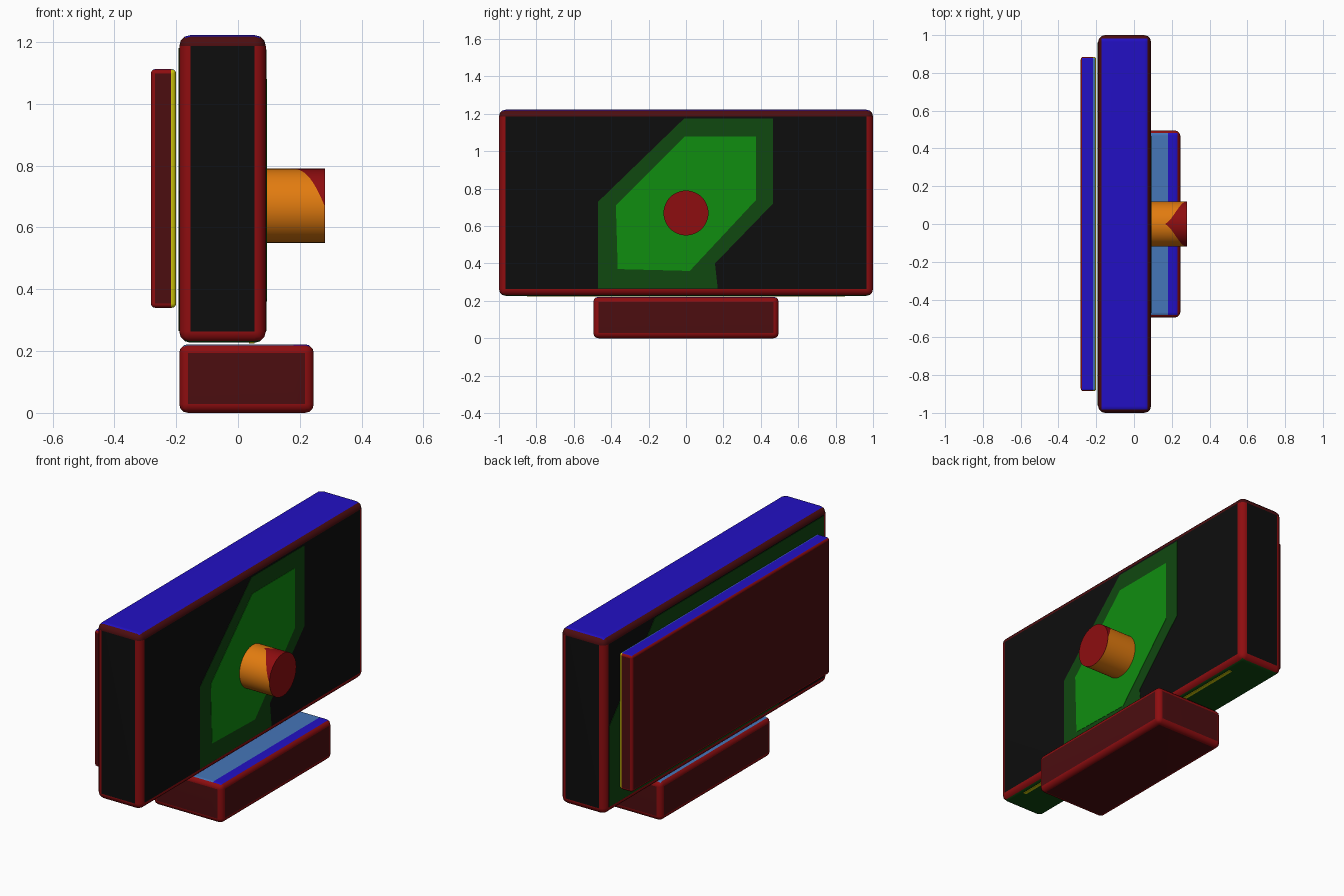
import bpy, bmesh, math

cube = bpy.data.objects.get("Cube")
if cube:
    bpy.data.objects.remove(cube, do_unlink=True)


def material(name, *rgb):
    m = bpy.data.materials.new(name)
    m.use_nodes = True
    m.diffuse_color = (*rgb, 1)
    m.node_tree.nodes["Principled BSDF"].inputs["Base Color"].default_value = (*rgb, 1)
    return m


RED = material("red", .27, .004, .005)
DARK_RED = material("dark red", .072, .004, .005)
BLACK = material("black", .004, .004, .004)
GREEN = material("green", .005, .27, .005)
DARK_GREEN = material("dark green", .005, .065, .005)
BLUE = material("blue", .016, .005, .55)
SKY = material("light blue", .06, .18, .48)
ORANGE = material("orange", .76, .2, .005)
YELLOW = material("yellow", .65, .6, .003)


def finish(name, bm, rule, smooth=True):
    """Colour each face by its rule and make the object."""
    bm.normal_update()
    mesh = bpy.data.meshes.new(name)
    mats = []
    for f in bm.faces:
        m = rule(f)
        if m not in mats:
            mats.append(m)
            mesh.materials.append(m)
        f.material_index = mats.index(m)
    bm.to_mesh(mesh)
    bm.free()
    ob = bpy.data.objects.new(name, mesh)
    bpy.context.collection.objects.link(ob)
    if smooth:
        bpy.ops.object.select_all(action='DESELECT')
        ob.select_set(True)
        bpy.context.view_layer.objects.active = ob
        bpy.ops.object.shade_smooth_by_angle(angle=math.radians(35))
        ob.modifiers.new("flat panels", 'WEIGHTED_NORMAL').keep_sharp = True
    return ob


def box(name, lo, hi, radius, rule, split_x=None):
    """Rounded box between two corners, optionally cut at an x position."""
    bm = bmesh.new()
    bmesh.ops.create_cube(bm, size=1)
    for v in bm.verts:
        v.co = [(a + b) / 2 + c * (b - a) for a, b, c in zip(lo, hi, v.co)]
    if radius:
        bmesh.ops.bevel(bm, geom=bm.edges[:], offset=radius, segments=3,
                        profile=.5, affect='EDGES')
    if split_x is not None:
        bmesh.ops.bisect_plane(bm, geom=bm.verts[:] + bm.edges[:] + bm.faces[:],
                               plane_co=(split_x, 0, 0), plane_no=(1, 0, 0))
    return finish(name, bm, rule, bool(radius))


def plate(name, outline, x0, x1, mat):
    """Thin plate on a side wall, outlined in y and z."""
    bm = bmesh.new()
    face = bm.faces.new([bm.verts.new((x0, y, z)) for y, z in outline])
    ext = bmesh.ops.extrude_face_region(bm, geom=[face])["geom"]
    for v in ext:
        if isinstance(v, bmesh.types.BMVert):
            v.co.x = x1
    bmesh.ops.recalc_face_normals(bm, faces=bm.faces[:])
    return finish(name, bm, lambda f: mat, False)


def is_flat(f):
    return max(abs(c) for c in f.normal) > .999


# Main body: black walls, red edges, blue top, green underside
def body_rule(f):
    if f.normal.z > .9:
        return BLUE
    if f.normal.z < -.9:
        return DARK_GREEN
    if is_flat(f):
        return BLACK
    return DARK_RED if f.normal.z > .1 else RED


box("body", (-.19, -1, .227), (.09, 1, 1.222), .036, body_rule)


# Base block: two-tone blue top over dark red walls
def base_rule(f):
    if f.normal.z > .9:
        return BLUE if f.calc_center_median().x > .18 else SKY
    return DARK_RED if is_flat(f) else RED


box("base", (-.19, -.495, 0), (.245, .495, .222), .028, base_rule, .18)


# Back panel: yellow inner rim, blue top
def panel_rule(f):
    inner = f.calc_center_median().x > -.216
    if f.normal.z > .9:
        return SKY if inner else BLUE
    if inner:
        return YELLOW
    return DARK_RED if is_flat(f) else RED


box("back_panel", (-.282, -.885, .34), (-.2, .885, 1.112), .014, panel_rule, -.216)

# Yellow stripe under the body
box("underside_stripe", (.035, -.85, .224), (.053, .85, .23), 0, lambda f: YELLOW)

# Angular green badge on the side wall, and its larger twin behind the panel
plate("badge_border", [(-.47, .73), (-.01, 1.175), (.465, 1.175), (.465, .72),
                       (.155, .4), (.17, .265), (-.47, .265)], .088, .0915, DARK_GREEN)
plate("badge_centre", [(-.375, .71), (-.005, 1.08), (.375, 1.08), (.375, .74),
                       (.02, .36), (-.365, .37)], .0885, .093, GREEN)
plate("rear_badge", [(.96, .72), (.55, 1.18), (-.96, 1.18), (-.96, .72),
                     (-.55, .265), (.96, .265)], -.188, -.192, DARK_GREEN)

# Knob: orange barrel, red cap with a red tongue along its top
SIDES, R, KZ, TIP = 48, .12, .67, .281
bm = bmesh.new()
rings = [[], [], []]
for i in range(SIDES):
    a = math.tau * i / SIDES
    turn = min(a, math.tau - a) / (math.pi / 2)
    edge = min(.165 + .115 * turn ** .7, TIP - .001)
    for ring, x in zip(rings, (.08, edge, TIP)):
        ring.append(bm.verts.new((x, R * math.sin(a), KZ + R * math.cos(a))))
red_faces = set()
for band in (0, 1):
    for i in range(SIDES):
        j = (i + 1) % SIDES
        f = bm.faces.new((rings[band][i], rings[band][j],
                          rings[band + 1][j], rings[band + 1][i]))
        if band:
            red_faces.add(f)
red_faces.add(bm.faces.new(rings[2]))
bm.faces.new(rings[0])
bmesh.ops.recalc_face_normals(bm, faces=bm.faces[:])
finish("knob", bm, lambda f: RED if f in red_faces else ORANGE)
